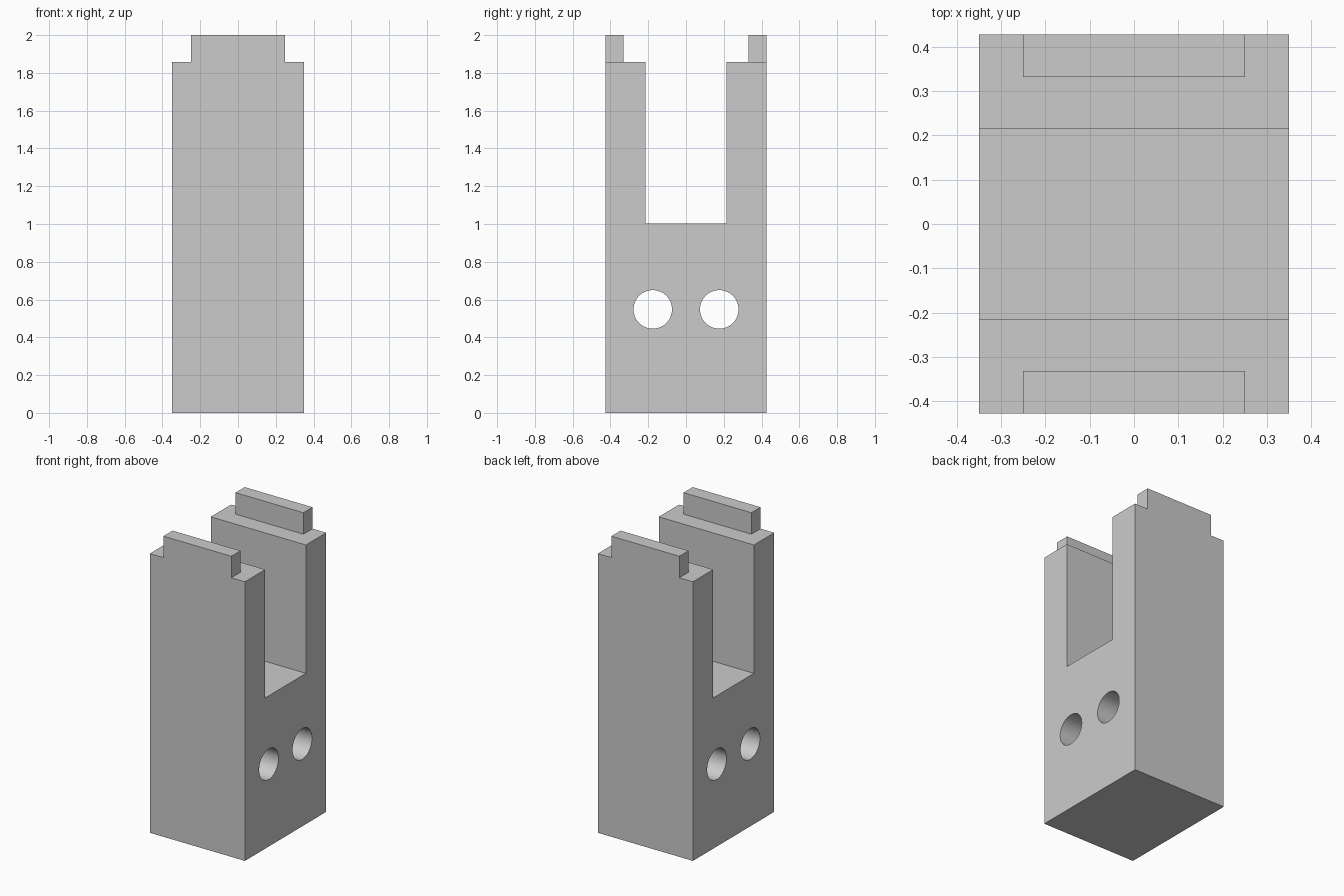
import bpy
import bmesh
import math
from mathutils import Vector

if "Cube" in bpy.data.objects:
    bpy.data.objects.remove(bpy.data.objects["Cube"], do_unlink=True)

HALF_X, HALF_Y = 0.35, 0.427
SLOT_Y, SLOT_Z = 0.214, 1.003
SHOULDER_Z, TOP_Z = 1.857, 2.0
TENON_X, TENON_Y = 0.25, 0.331
HOLE_Y, HOLE_Z, HOLE_R = 0.176, 0.548, 0.102

grey = bpy.data.materials.new("plain_grey")
grey.use_nodes = True
colour = (0.6, 0.6, 0.6, 1.0)
grey.diffuse_color = colour
grey.node_tree.nodes["Principled BSDF"].inputs["Base Color"].default_value = colour


def prism(name, points, direction):
    """Extrude a closed outline of 3D points along a direction."""
    bm = bmesh.new()
    face = bm.faces.new([bm.verts.new(p) for p in points])
    result = bmesh.ops.extrude_face_region(bm, geom=[face])
    moved = [v for v in result["geom"] if isinstance(v, bmesh.types.BMVert)]
    bmesh.ops.translate(bm, verts=moved, vec=Vector(direction))
    bmesh.ops.recalc_face_normals(bm, faces=bm.faces)
    mesh = bpy.data.meshes.new(name)
    bm.to_mesh(mesh)
    bm.free()
    mesh.materials.append(grey)
    obj = bpy.data.objects.new(name, mesh)
    bpy.context.collection.objects.link(obj)
    return obj


def cut(target, cutter):
    """Subtract a cutter, then remove it."""
    cutter.hide_render = True
    bpy.context.view_layer.objects.active = target
    mod = target.modifiers.new("cut", "BOOLEAN")
    mod.operation = "DIFFERENCE"
    mod.solver = "EXACT"
    mod.object = cutter
    bpy.ops.object.modifier_apply(modifier=mod.name)
    bpy.data.objects.remove(cutter, do_unlink=True)


# Forked block: U-shaped side profile extruded across the width
half = [(HALF_Y, 0), (HALF_Y, TOP_Z), (SLOT_Y, TOP_Z), (SLOT_Y, SLOT_Z)]
outline = half + [(-y, z) for y, z in reversed(half)]
block = prism("forked_block", [(-HALF_X, y, z) for y, z in outline],
              (2 * HALF_X, 0, 0))

# Shoulders: an H-shaped cutter leaves a tenon on the outside of each prong
side = [(TENON_X, TENON_Y), (TENON_X, 1), (1, 1)]
plan = side + [(x, -y) for x, y in reversed(side)]
plan += [(-x, -y) for x, y in side] + [(-x, y) for x, y in reversed(side)]
cut(block, prism("shoulder_cutter", [(x, y, SHOULDER_Z) for x, y in plan],
                 (0, 0, 1)))

# Pair of round holes through the base
for sign in (-1, 1):
    ring = []
    for i in range(64):
        a = math.tau * i / 64
        ring.append((-1, sign * HOLE_Y + HOLE_R * math.cos(a),
                     HOLE_Z + HOLE_R * math.sin(a)))
    cut(block, prism("hole_cutter", ring, (2, 0, 0)))

# Smooth hole walls, sharp block edges
bpy.ops.object.select_all(action="DESELECT")
block.select_set(True)
bpy.context.view_layer.objects.active = block
bpy.ops.object.shade_smooth_by_angle(angle=math.radians(30))
